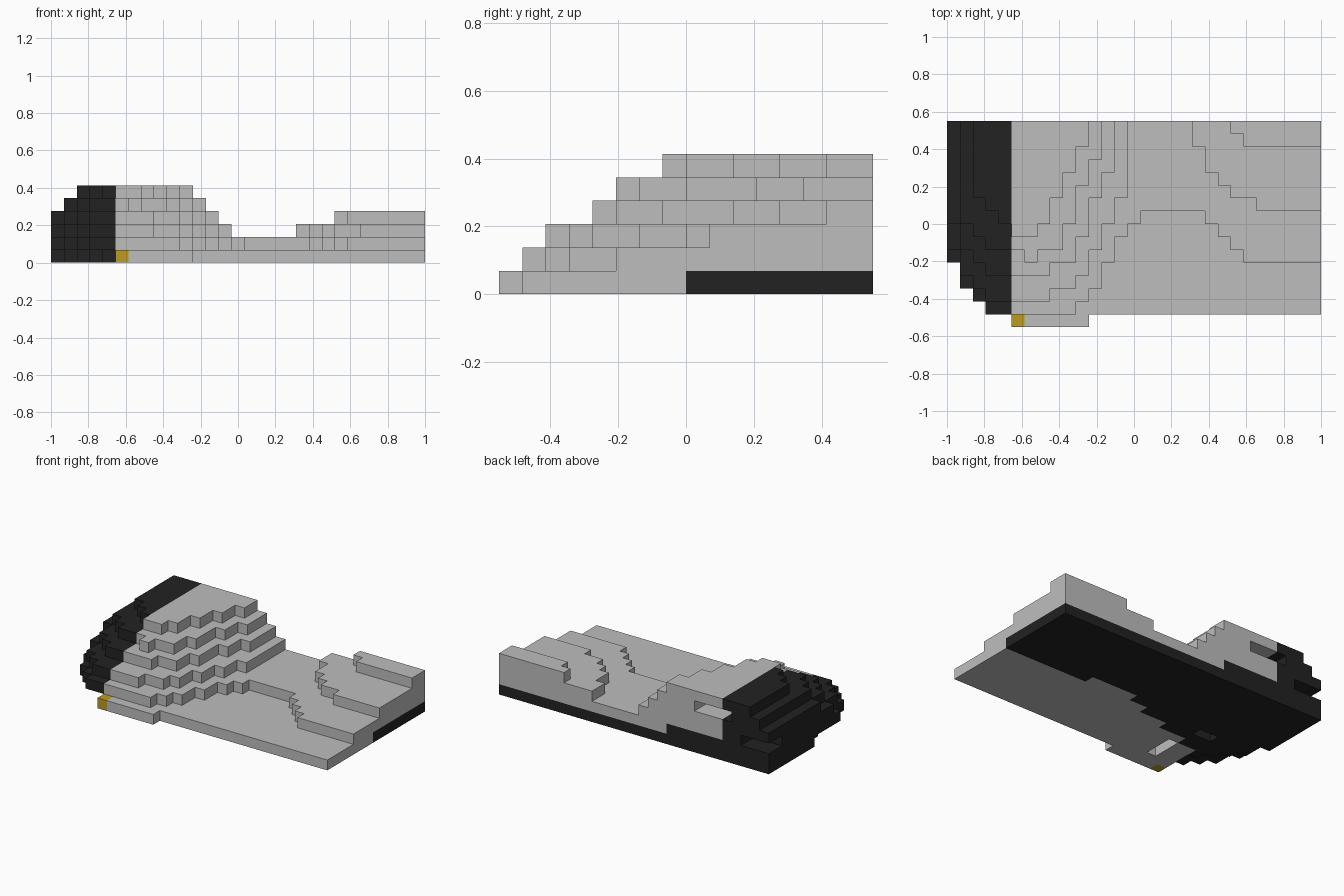
import bpy, bmesh
from mathutils import Vector

cube = bpy.data.objects.get("Cube")
if cube:
    bpy.data.objects.remove(cube, do_unlink=True)

NX, NY, NZ = 29, 16, 6          # block grid
S = 2.0 / NX                    # block size


def material(name, rgb):
    m = bpy.data.materials.new(name)
    m.use_nodes = True
    col = (*rgb, 1.0)
    m.diffuse_color = col
    b = m.node_tree.nodes["Principled BSDF"]
    b.inputs["Base Color"].default_value = col
    b.inputs["Roughness"].default_value = 0.8
    return m


grey = material("light grey", (0.515, 0.515, 0.515))
dark = material("near black", (0.016, 0.016, 0.016))
gold = material("gold", (0.51, 0.33, 0.016))

# Each layer, bottom to top: (number of columns, first filled row from the front);
# row 16 leaves the column empty
LAYERS = [
    [(1, 9), (1, 7), (1, 6), (1, 5), (1, 4), (6, 0), (18, 1)],
    [(1, 5), (1, 3), (1, 2), (2, 1), (5, 1), (1, 2), (1, 3), (1, 5), (1, 7),
     (1, 8), (5, 9), (1, 8), (1, 7), (1, 6), (6, 5)],
    [(1, 6), (1, 4), (1, 3), (1, 2), (1, 2), (3, 2), (2, 3), (1, 4), (1, 6),
     (1, 8), (1, 10), (5, 16), (1, 14), (1, 12), (1, 11), (2, 10), (5, 9)],
    [(1, 8), (1, 6), (1, 5), (2, 4), (3, 4), (2, 5), (1, 7), (1, 10), (1, 12),
     (9, 16), (1, 15), (6, 14)],
    [(1, 16), (1, 8), (1, 7), (2, 6), (1, 6), (1, 5), (2, 6), (1, 8), (1, 11),
     (1, 13), (17, 16)],
    [(2, 16), (1, 10), (1, 9), (1, 8), (2, 7), (1, 8), (1, 10), (1, 12), (1, 14),
     (18, 16)],
]

# Front edge of the dark underside: (columns, first row)
UNDERSIDE = [(5, 0), (2, 5), (3, 6), (3, 7), (2, 8), (5, 9), (9, 8)]


def expand(runs):
    return [row for count, row in runs for _ in range(count)]


def box(x0, x1, y0, y1, z0, z1):
    return {(i, j, k) for i in range(x0, x1) for j in range(y0, y1) for k in range(z0, z1)}


solid = {(i, j, k) for k, runs in enumerate(LAYERS)
         for i, start in enumerate(expand(runs)) for j in range(start, NY)}

# Openings: rear window, rear corner slot, two recesses underneath
solid -= box(4, 8, 14, 16, 4, 5)
solid -= box(0, 3, 14, 16, 2, 3)
solid -= box(7, 8, 2, 5, 0, 1)
solid -= box(5, 7, 7, 8, 0, 1)

# Sort blocks into parts
under = expand(UNDERSIDE)
parts = {"dark_end": set(), "dark_underside": set(), "grey_terraces": set(), "gold_corner": set()}
for c in solid:
    i, j, k = c
    if c == (5, 0, 0):
        parts["gold_corner"].add(c)
    elif i < 5:
        parts["dark_end"].add(c)
    elif (k == 0 and j >= under[i]) or (k == 1 and i < 11 and j >= 14):
        parts["dark_underside"].add(c)
    else:
        parts["grey_terraces"].add(c)


def build(name, cells, mat):
    """Skin the outer faces of a set of blocks and merge the flat areas."""
    bm = bmesh.new()
    verts = {}

    def vert(p):
        if p not in verts:
            verts[p] = bm.verts.new(((p[0] - NX / 2) * S, (p[1] - NY / 2) * S, p[2] * S))
        return verts[p]

    for c in sorted(cells):
        for axis in range(3):
            for side in (0, 1):
                n = list(c)
                n[axis] += 2 * side - 1
                if tuple(n) in solid:
                    continue
                u, v = (axis + 1) % 3, (axis + 2) % 3
                ring = []
                for du, dv in ((0, 0), (1, 0), (1, 1), (0, 1)):
                    p = list(c)
                    p[axis] += side
                    p[u] += du
                    p[v] += dv
                    ring.append(vert(tuple(p)))
                bm.faces.new(ring if side else ring[::-1])
    bmesh.ops.dissolve_limit(bm, angle_limit=0.01, verts=bm.verts[:], edges=bm.edges[:])
    mesh = bpy.data.meshes.new(name)
    bm.to_mesh(mesh)
    bm.free()
    mesh.materials.append(mat)
    ob = bpy.data.objects.new(name, mesh)
    bpy.context.scene.collection.objects.link(ob)
    return ob


build("dark_end", parts["dark_end"], dark)
build("dark_underside", parts["dark_underside"], dark)
build("grey_terraces", parts["grey_terraces"], grey)
build("gold_corner", parts["gold_corner"], gold)
